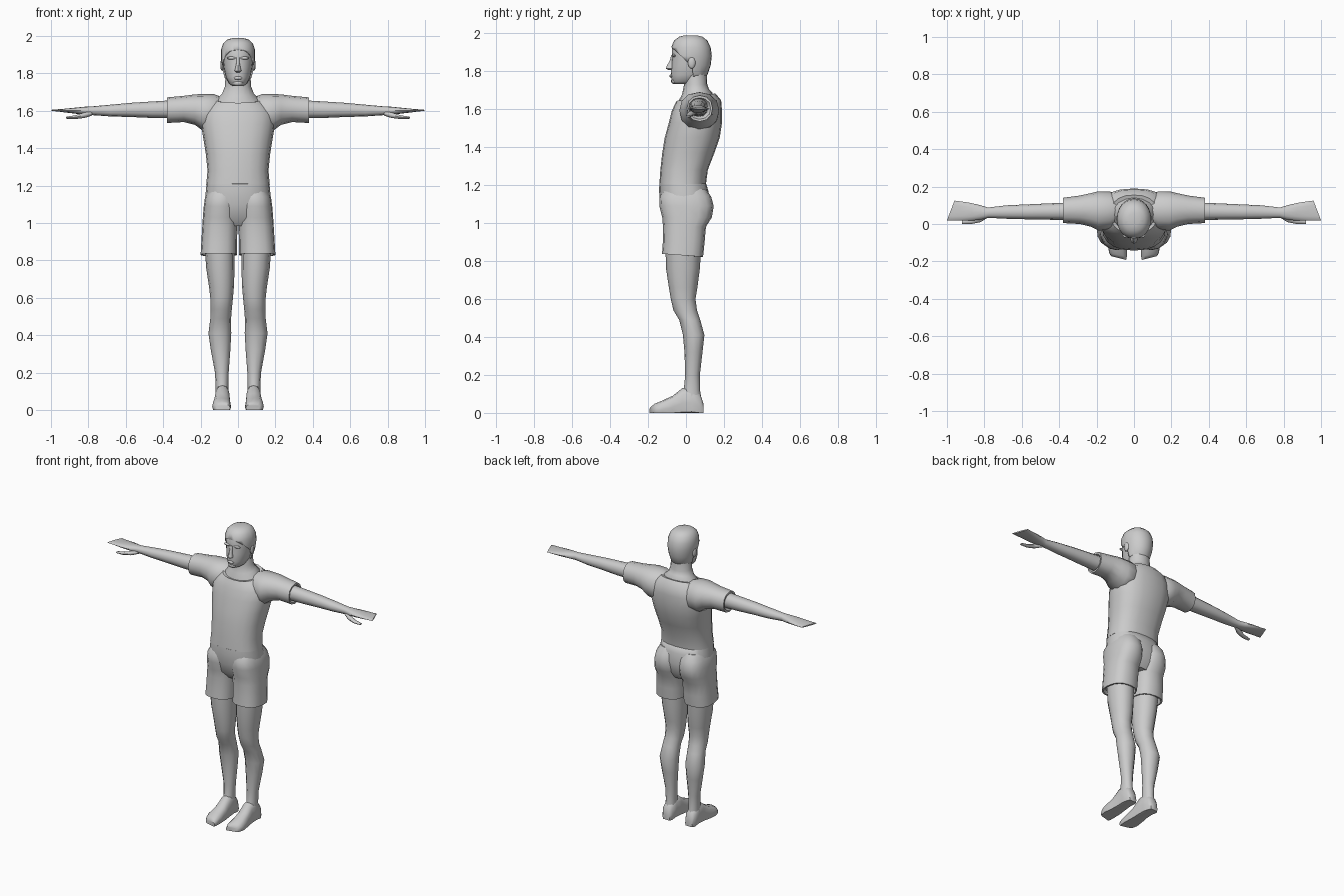
import bpy, bmesh
from math import sin, cos, pi, radians
from mathutils import Vector

AXES = {'z': lambda t, u, v: (u, v, t),
        'y': lambda t, u, v: (u, t, v),
        'x': lambda t, u, v: (t, u, v)}


def finish(name, bm, mirror=False, angle=50):
    bmesh.ops.recalc_face_normals(bm, faces=bm.faces)
    me = bpy.data.meshes.new(name)
    bm.to_mesh(me)
    bm.free()
    ob = bpy.data.objects.new(name, me)
    bpy.context.collection.objects.link(ob)
    if mirror:
        ob.modifiers.new("Mirror", 'MIRROR')
    bpy.ops.object.select_all(action='DESELECT')
    ob.select_set(True)
    bpy.context.view_layer.objects.active = ob
    bpy.ops.object.shade_smooth_by_angle(angle=radians(angle))
    return ob


def skin(axis, rings, n=12, power=2.0, caps=True):
    """Loft rounded sections (position, u0, u1, v0, v1, tilt_u, tilt_v) along an axis."""
    bm = bmesh.new()
    loops = []
    for r in rings:
        t, u0, u1, v0, v1 = r[:5]
        su, sv = (list(r[5:]) + [0, 0])[:2]
        loop = []
        for i in range(n):
            c, s = cos(2 * pi * i / n), sin(2 * pi * i / n)
            c = abs(c) ** (2 / power) * (1 if c > 0 else -1)
            s = abs(s) ** (2 / power) * (1 if s > 0 else -1)
            u, v = (u0 + u1) / 2 + c * (u1 - u0) / 2, (v0 + v1) / 2 + s * (v1 - v0) / 2
            loop.append(bm.verts.new(AXES[axis](t + su * c + sv * s, u, v)))
        loops.append(loop)
    for a, b in zip(loops, loops[1:]):
        for i in range(n):
            bm.faces.new((a[i], a[(i + 1) % n], b[(i + 1) % n], b[i]))
    if caps:
        bm.faces.new(loops[0])
        bm.faces.new(loops[-1])
    return bm


def sym(rings):
    """Sections centred on x: (z, half width, y0, y1, tilts)."""
    return [(r[0], -r[1], r[1]) + tuple(r[2:]) for r in rings]


def ball(name, loc, size, mirror=False):
    bm = bmesh.new()
    bmesh.ops.create_uvsphere(bm, u_segments=10, v_segments=7, radius=1)
    bmesh.ops.scale(bm, vec=size, verts=bm.verts)
    bmesh.ops.translate(bm, vec=loc, verts=bm.verts)
    return finish(name, bm, mirror)


# Shirt body with tilted collar and hem
finish("shirt_body", skin('z', sym([
    (1.205, .155, -.13, .095), (1.205, .17, -.14, .105), (1.28, .163, -.135, .115),
    (1.37, .172, -.125, .15), (1.45, .185, -.112, .178), (1.53, .198, -.09, .19),
    (1.59, .195, -.075, .19), (1.635, .165, -.06, .185, 0, .012),
    (1.663, .125, -.05, .155, 0, .02), (1.66, .115, -.042, .145, 0, .02)]), 20, 2.4))

# Sleeves
finish("sleeve", skin('x', [
    (.09, .0, .15, 1.53, 1.675), (.13, -.03, .175, 1.49, 1.69), (.19, -.035, .175, 1.495, 1.69),
    (.23, -.015, .165, 1.525, 1.688), (.29, .0, .152, 1.54, 1.68), (.38, .005, .14, 1.535, 1.672),
    (.38, .013, .13, 1.547, 1.66), (.36, .02, .115, 1.56, 1.65)], 12, 2.2), True)

# Arms and mitten hands
finish("arm", skin('x', [
    (.34, .02, .115, 1.56, 1.657), (.46, .023, .11, 1.562, 1.65), (.57, .025, .105, 1.567, 1.643),
    (.68, .028, .1, 1.57, 1.633), (.78, .033, .088, 1.577, 1.624), (.82, .023, .1, 1.579, 1.622),
    (.87, .018, .112, 1.585, 1.617), (.93, .018, .12, 1.592, 1.611, -.01),
    (.98, .019, .125, 1.599, 1.607, -.02)], 12, 2.2), True)
finish("thumb", skin('x', [
    (.78, .035, .06, 1.575, 1.6), (.82, .01, .045, 1.562, 1.592),
    (.87, .0, .03, 1.556, 1.576), (.92, .0, .022, 1.558, 1.568)], 8), True)

# Shorts: hips plus two legs carrying the seat bulge
finish("shorts_hips", skin('z', sym([
    (1.215, .155, -.132, .095), (1.21, .168, -.14, .105), (1.17, .172, -.142, .118),
    (1.1, .18, -.135, .128), (1.03, .18, -.115, .115), (.985, .16, -.08, .085)]), 20, 2.4))
finish("shorts_leg", skin('z', [
    (1.18, .01, .155, -.115, .105), (1.14, .003, .176, -.138, .132), (1.09, .001, .183, -.14, .146),
    (1.03, .001, .188, -.125, .136), (.98, .003, .191, -.121, .105), (.9, .005, .196, -.122, .098),
    (.83, .006, .2, -.126, .09, 0, -.008), (.83, .014, .19, -.117, .082, 0, -.008),
    (.86, .02, .18, -.11, .075)], 16, 2.5), True)

# Legs
finish("leg", skin('z', [
    (.87, .018, .178, -.108, .08), (.76, .018, .17, -.105, .073), (.66, .022, .155, -.09, .06),
    (.6, .027, .148, -.08, .05), (.54, .033, .146, -.066, .058), (.49, .037, .148, -.036, .075),
    (.41, .036, .158, -.016, .097), (.32, .041, .145, -.008, .087), (.2, .05, .123, -.004, .073),
    (.12, .052, .119, -.012, .074), (.05, .05, .122, -.03, .085)], 12, 2.1), True)

# Feet: lofted heel to toe, flattened sole
bm = skin('y', [
    (.092, .058, .112, -.02, .05), (.075, .049, .123, -.03, .1), (.03, .046, .123, -.03, .14),
    (-.02, .043, .124, -.03, .13), (-.07, .04, .13, -.03, .09), (-.125, .037, .138, -.03, .065),
    (-.165, .038, .132, -.02, .048, .008), (-.182, .042, .122, -.01, .032, .01)], 12, 2.5)
for v in bm.verts:
    v.co.z = max(v.co.z, 0)
bmesh.ops.remove_doubles(bm, verts=bm.verts, dist=.0005)
finish("foot", bm, True)

# Neck flaring into the collar
finish("neck", skin('z', sym([
    (1.63, .125, -.04, .14), (1.665, .115, -.038, .14, 0, .02), (1.692, .085, -.02, .122, 0, .012),
    (1.73, .07, -.01, .112), (1.8, .066, -.01, .11)]), 16))

# Head
head = [(1.733, .03, -.066, .03), (1.745, .048, -.075, .07), (1.78, .066, -.08, .105),
        (1.83, .076, -.077, .122), (1.88, .082, -.073, .128), (1.925, .082, -.073, .122),
        (1.955, .07, -.058, .105), (1.975, .048, -.032, .08), (1.983, .02, -.002, .05)]
finish("head", skin('z', sym(head), 20, 2.1))

# Hair cap: enlarged head shell trimmed along the hairline
hair = [(z + (.006 if z > 1.93 else 0), w + .009, a - .005, b + .008) for z, w, a, b in head[1:]]
bm = skin('z', sym(hair), 24, 2.1)
slope = Vector((0, .68, .73))
for co, no in (((0, -.078, 1.928), slope), ((0, .035, 1.8), (0, 1, .1)), ((0, .1, 1.763), (0, .15, 1))):
    bmesh.ops.bisect_plane(bm, geom=bm.verts[:] + bm.edges[:] + bm.faces[:], plane_co=co, plane_no=no)


def under_hairline(p):
    if (p - Vector((0, .035, 1.8))).dot(Vector((0, 1, .1))) > 0:
        return (p - Vector((0, .1, 1.763))).dot(Vector((0, .15, 1))) < 0
    return (p - Vector((0, -.078, 1.928))).dot(slope) < 0 or p.z < 1.855


drop = [f for f in bm.faces if under_hairline(f.calc_center_median())]
bmesh.ops.delete(bm, geom=drop, context='FACES')
ob = finish("hair", bm)
mod = ob.modifiers.new("Thickness", 'SOLIDIFY')
mod.thickness, mod.offset = .009, -1

# Ears, nose, lips, brow
ball("ear", (.085, .03, 1.845), (.01, .02, .032), True)
finish("nose", skin('z', sym([
    (1.805, .009, -.09, -.06), (1.813, .019, -.106, -.06), (1.83, .014, -.1, -.06),
    (1.855, .009, -.086, -.06), (1.885, .01, -.077, -.06)]), 8))
ball("lips", (0, -.078, 1.775), (.024, .01, .009))
ball("chin", (0, -.062, 1.748), (.028, .017, .016))
ball("brow", (.034, -.064, 1.882), (.028, .011, .008), True)
